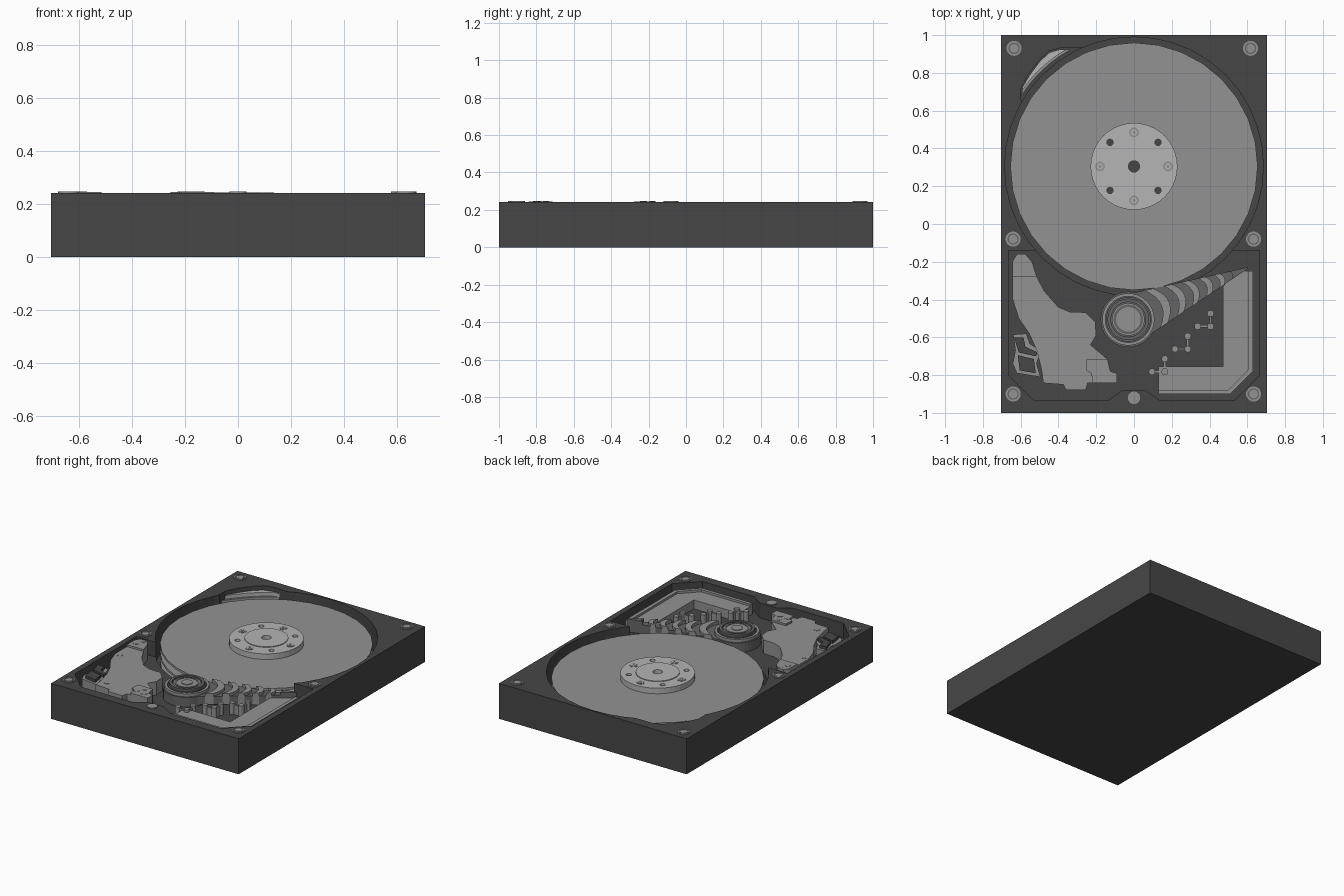
import bpy, bmesh
from math import sin, cos, pi, radians, atan2, hypot


def material(name, v):
    m = bpy.data.materials.new(name)
    m.diffuse_color = (v, v, v, 1)
    return m


DARK = material("dark_cast", 0.062)
STEEL = material("dark_steel", 0.13)
MID = material("mid_metal", 0.29)
LIGHT = material("light_metal", 0.46)


def prism(name, pts, z0, z1, mat):
    bm = bmesh.new()
    face = bm.faces.new([bm.verts.new((x, y, z0)) for x, y in pts])
    top = bmesh.ops.extrude_face_region(bm, geom=[face])["geom"]
    bmesh.ops.translate(bm, vec=(0, 0, z1 - z0),
                        verts=[v for v in top if isinstance(v, bmesh.types.BMVert)])
    bmesh.ops.recalc_face_normals(bm, faces=bm.faces)
    me = bpy.data.meshes.new(name)
    bm.to_mesh(me)
    bm.free()
    ob = bpy.data.objects.new(name, me)
    bpy.context.collection.objects.link(ob)
    me.materials.append(mat)
    return ob


def arc(cx, cy, r, a0, a1, n):
    return [(cx + r * cos(radians(a0 + (a1 - a0) * i / n)),
             cy + r * sin(radians(a0 + (a1 - a0) * i / n))) for i in range(n + 1)]


def disc(name, cx, cy, r, z0, z1, mat, n=32):
    return prism(name, arc(cx, cy, r, 0, 360, n)[:-1], z0, z1, mat)


def box(name, x0, x1, y0, y1, z0, z1, mat):
    return prism(name, [(x0, y0), (x1, y0), (x1, y1), (x0, y1)], z0, z1, mat)


def ring(name, cx, cy, r0, r1, z0, z1, mat, n=32):
    ob = disc(name, cx, cy, r1, z0, z1, mat, n)
    cut(ob, disc("cutter", cx, cy, r0, z0 - 0.1, z1 + 0.1, mat, n))
    return ob


def cut(ob, cutter):
    mod = ob.modifiers.new("cut", 'BOOLEAN')
    mod.object = cutter
    mod.solver = 'EXACT'
    cutter.hide_render = True
    bpy.context.view_layer.objects.active = ob
    bpy.ops.object.modifier_apply(modifier=mod.name)
    bpy.data.objects.remove(cutter)


FLOOR = 0.14
CY = 0.305

# cast housing with disc well, lower bay and filter pocket
case = box("housing", -0.705, 0.705, -1, 1, 0, 0.241, DARK)
cut(case, disc("well_cutter", 0, CY, 0.685, 0.04, 0.3, DARK, 40))
half = [(0.06, -0.88), (0.14, -0.935), (0.53, -0.935), (0.665, -0.8), (0.665, -0.14)]
bay = half + [(0.5, -0.14), (0.4, 0.0), (-0.4, 0.0), (-0.5, -0.14)] + [(-x, y) for x, y in reversed(half)]
cut(case, prism("bay_cutter", bay, FLOOR, 0.32, DARK))
pocket = [(-0.597, 0.65), (-0.597, 0.72), (-0.56, 0.79), (-0.5, 0.87), (-0.45, 0.915),
          (-0.39, 0.932), (-0.27, 0.932), (-0.25, 0.85), (-0.5, 0.6)]
cut(case, prism("pocket_cutter", pocket, 0.12, 0.34, DARK))

# filter block in the pocket
filt = [(-0.59, 0.725), (-0.555, 0.785), (-0.497, 0.863), (-0.447, 0.908), (-0.39, 0.925), (-0.335, 0.925)]
prism("filter_base", filt + arc(0, CY, 0.703, 119, 148, 8), 0.12, 0.19, MID)
prism("filter_top", filt + arc(0, CY, 0.715, 121, 146, 8), 0.19, 0.215, LIGHT)

# platter stack, spindle and clamp
disc("spindle", 0, CY, 0.2, 0.04, 0.19, MID)
for i, z in enumerate((0.08, 0.14, 0.2)):
    disc(f"platter_{i}", 0, CY, 0.655, z - 0.015, z, MID, 32)
clamp = disc("clamp", 0, CY, 0.23, 0.2, 0.238, LIGHT, 40)
inner = disc("clamp_centre", 0, CY, 0.135, 0.236, 0.243, LIGHT, 40)
for ob in (clamp, inner):
    cut(ob, disc("cutter", 0, CY, 0.03, 0.15, 0.3, DARK, 20))
disc("clamp_centre_hole", 0, CY, 0.03, 0.195, 0.215, DARK, 20)
for k in range(4):
    a = radians(45 + 90 * k)
    x, y = 0.18 * cos(a), CY + 0.18 * sin(a)
    cut(clamp, disc("cutter", x, y, 0.017, 0.15, 0.3, DARK, 16))
    disc("clamp_hole_floor", x, y, 0.017, 0.195, 0.215, DARK, 16)
    a = radians(90 * k)
    x, y = 0.18 * cos(a), CY + 0.18 * sin(a)
    disc("clamp_screw_washer", x, y, 0.026, 0.23, 0.24, MID, 20)
    ring("clamp_screw", x, y, 0.009, 0.018, 0.23, 0.242, LIGHT, 6)

# housing screws
for x, y in [(-0.635, 0.93), (0.617, 0.93), (-0.64, -0.08), (0.633, -0.08), (-0.64, -0.9), (0.633, -0.9)]:
    ring("screw_washer", x, y, 0.03, 0.04, 0.236, 0.247, MID, 24)
    disc("screw_seat", x, y, 0.03, 0.236, 0.243, STEEL, 24)
    disc("screw_head", x, y, 0.023, 0.236, 0.246, MID, 24)
disc("front_screw", 0, -0.92, 0.033, 0.236, 0.247, MID, 24)

# pivot bearing made of stepped rings
PX, PY = -0.03, -0.505
disc("pivot_base", PX, PY, 0.147, 0.12, 0.205, STEEL, 40)
ring("pivot_rim", PX, PY, 0.122, 0.138, 0.2, 0.225, MID, 40)
disc("pivot_body", PX, PY, 0.118, 0.2, 0.228, STEEL, 40)
ring("pivot_ring", PX, PY, 0.092, 0.11, 0.22, 0.243, STEEL, 40)
disc("pivot_cap", PX, PY, 0.086, 0.22, 0.238, MID, 40)
ring("pivot_cap_ring", PX, PY, 0.065, 0.078, 0.23, 0.241, STEEL, 40)
disc("pivot_pin", PX, PY, 0.035, 0.23, 0.242, MID, 24)

# ribbed tapering arm: curved bands centred on the pivot
TIP = (0.62, -0.225)
axis = atan2(TIP[1] - PY, TIP[0] - PX)
LEN = hypot(TIP[0] - PX, TIP[1] - PY)


def arm_band(name, r0, r1, z0, z1, mat):
    def edge(r):
        w = 0.147 * (1 - r / LEN)
        out = []
        for i in range(9):
            t = -1 + i / 4
            y = w * t
            x = r - 0.5 * w * t * t
            out.append((PX + x * cos(axis) - y * sin(axis), PY + x * sin(axis) + y * cos(axis)))
        return out
    prism(name, edge(r0) + edge(r1)[::-1], z0, z1, mat)


bands = [0.12, 0.19, 0.235, 0.285, 0.325, 0.37, 0.405, 0.45, 0.485, 0.525, 0.555, 0.6]
for i in range(len(bands) - 1):
    hi = i % 2
    arm_band(f"arm_rib_{i}", bands[i], bands[i + 1], 0.15,
             (0.225 if hi else 0.205) + 0.01 * i / 11, MID if hi else STEEL)
arm_band("arm_tip", 0.6, 0.69, 0.15, 0.237, STEEL)

# L-shaped ledge with raised outer lip
outer = [(0.63, -0.25), (0.63, -0.78), (0.51, -0.9), (0.13, -0.9)]
prism("ledge", outer + [(0.13, -0.755), (0.47, -0.755), (0.47, -0.33), (0.56, -0.25)], FLOOR, 0.2, MID)
prism("ledge_lip", outer + [(0.13, -0.878), (0.5, -0.878), (0.606, -0.77), (0.606, -0.25)], 0.19, 0.215, MID)

# three clusters of contact pegs
for x, y in [(0.405, -0.542), (0.285, -0.662), (0.163, -0.782)]:
    for dx, dy in [(0, 0), (-0.068, 0), (0, 0.068)]:
        disc("peg", x + dx, y + dy, 0.018, FLOOR, 0.217, MID, 12)
    box("peg_link_x", x - 0.068, x, y - 0.006, y + 0.006, FLOOR, 0.205, MID)
    box("peg_link_y", x - 0.006, x + 0.006, y, y + 0.068, FLOOR, 0.205, MID)

# magnet cover plate
lobe = [(-0.515, -0.278), (-0.54, -0.2), (-0.575, -0.16), (-0.62, -0.16), (-0.642, -0.195), (-0.642, -0.278)]
plate = lobe[-1:] + [(-0.642, -0.4), (-0.61, -0.5), (-0.555, -0.58), (-0.515, -0.67), (-0.49, -0.77),
                     (-0.48, -0.842), (-0.375, -0.85), (-0.36, -0.88), (-0.255, -0.88), (-0.245, -0.842),
                     (-0.09, -0.842), (-0.09, -0.79), (-0.125, -0.78), (-0.135, -0.72), (-0.23, -0.64),
                     (-0.2, -0.59), (-0.205, -0.52), (-0.255, -0.468), (-0.34, -0.465), (-0.4, -0.44),
                     (-0.475, -0.355)] + lobe[:1]
prism("magnet_plate", plate, FLOOR, 0.232, MID)
prism("plate_lobe", lobe, FLOOR, 0.245, MID)
prism("plate_tab", [(-0.25, -0.715), (-0.14, -0.715), (-0.125, -0.78), (-0.09, -0.79), (-0.09, -0.842),
                    (-0.22, -0.842), (-0.225, -0.79), (-0.255, -0.775)], 0.22, 0.245, MID)
for x, y, z, r in [(-0.585, -0.18, 0.245, 0.015), (-0.607, -0.227, 0.245, 0.018), (-0.605, -0.403, 0.232, 0.018),
                   (-0.438, -0.78, 0.232, 0.018), (-0.21, -0.79, 0.245, 0.018), (-0.178, -0.748, 0.245, 0.016),
                   (-0.15, -0.795, 0.245, 0.023)]:
    disc("plate_rivet", x, y, r, z - 0.01, z + 0.002, MID, 16)

# flex connector beside the plate
prism("connector", [(-0.64, -0.585), (-0.57, -0.58), (-0.55, -0.635), (-0.495, -0.67), (-0.515, -0.74),
                    (-0.495, -0.81), (-0.62, -0.79), (-0.642, -0.74), (-0.628, -0.67)], FLOOR, 0.215, MID)
prism("connector_block_upper", [(-0.635, -0.6), (-0.585, -0.6), (-0.575, -0.65), (-0.51, -0.68),
                                (-0.52, -0.7), (-0.61, -0.68)], 0.2, 0.235, DARK)
prism("connector_block_lower", [(-0.615, -0.695), (-0.53, -0.715), (-0.52, -0.79), (-0.605, -0.775)],
      0.2, 0.235, DARK)
